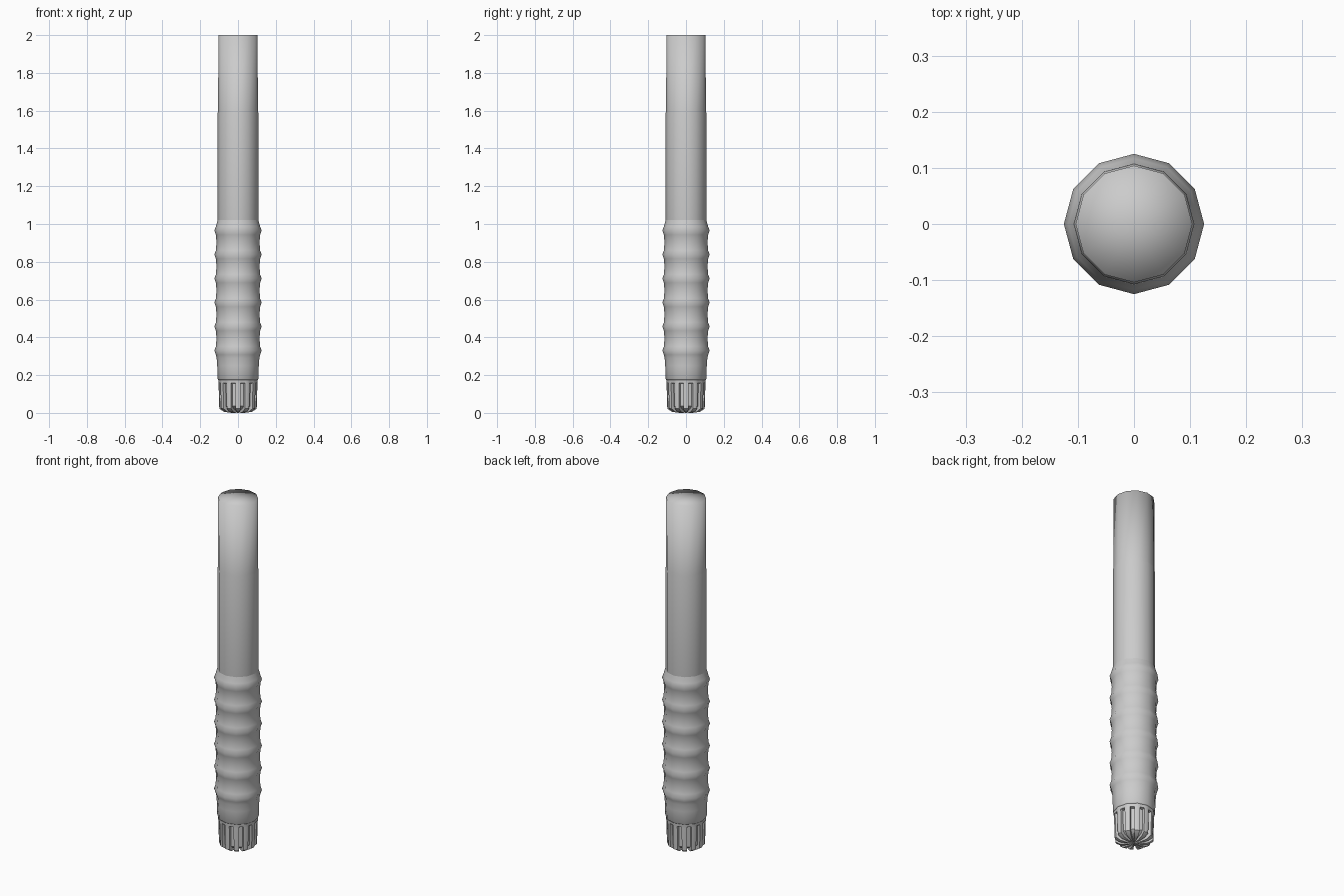
import bpy, bmesh, math

if "Cube" in bpy.data.objects:
    bpy.data.objects.remove(bpy.data.objects["Cube"])

N = 12


def finish(bm, name, angle=None):
    bmesh.ops.recalc_face_normals(bm, faces=bm.faces)
    me = bpy.data.meshes.new(name)
    bm.to_mesh(me)
    bm.free()
    ob = bpy.data.objects.new(name, me)
    bpy.context.collection.objects.link(ob)
    bpy.ops.object.select_all(action='DESELECT')
    ob.select_set(True)
    bpy.context.view_layer.objects.active = ob
    if angle:
        bpy.ops.object.shade_smooth_by_angle(angle=math.radians(angle))
    else:
        bpy.ops.object.shade_smooth()
    return ob


def skin(bm, rings):
    """Bridge point rings into walls and cap both ends with fans."""
    vs = [[bm.verts.new(p) for p in ring] for ring in rings]
    n = len(vs[0])
    for a, b in zip(vs, vs[1:]):
        for i in range(n):
            j = (i + 1) % n
            bm.faces.new((a[i], a[j], b[j], b[i]))
    for ring in (vs[0], vs[-1]):
        c = bm.verts.new((0, 0, sum(v.co.z for v in ring) / n))
        for i in range(n):
            bm.faces.new((ring[i], ring[(i + 1) % n], c))


def lathe(name, profile, angle=None):
    bm = bmesh.new()
    skin(bm, [[(r * math.cos(math.tau * i / N), r * math.sin(math.tau * i / N), z)
               for i in range(N)] for r, z in profile])
    return finish(bm, name, angle)


# Upper shaft with a slight step
lathe("shaft", [(0.106, 0.99), (0.108, 1.02), (0.1075, 1.59), (0.105, 1.60), (0.104, 2.0)])

# Ribbed grip: six evenly spaced swellings
profile = [(0.105, 0.175), (0.108, 0.18), (0.110, 0.25), (0.113, 0.29)]
for i in range(6):
    z = 0.33 + 0.127 * i
    profile += [(0.117, z - 0.022), (0.125, z), (0.117, z + 0.022)]
    if i < 5:
        profile.append((0.114, z + 0.0635))
profile += [(0.112, 1.005), (0.108, 1.02)]
lathe("ribbed_grip", profile, 60)


# Fluted pommel: one groove in each of the twelve sides
def fluted_ring(ro, zo, ri, zi):
    pts = []
    for k in range(N):
        a, b = math.tau * k / N, math.tau * (k + 1) / N
        for t, r, z in ((0, ro, zo), (0.27, ro, zo), (0.30, ri, zi),
                        (0.70, ri, zi), (0.73, ro, zo)):
            x = math.cos(a) * (1 - t) + math.cos(b) * t
            y = math.sin(a) * (1 - t) + math.sin(b) * t
            pts.append((r * x, r * y, z))
    return pts


bm = bmesh.new()
skin(bm, [fluted_ring(0.035, 0.0, 0.032, 0.012),
          fluted_ring(0.075, 0.006, 0.070, 0.024),
          fluted_ring(0.099, 0.022, 0.084, 0.036),
          fluted_ring(0.103, 0.155, 0.087, 0.155),
          fluted_ring(0.103, 0.158, 0.103, 0.158),
          fluted_ring(0.105, 0.178, 0.105, 0.178)])
finish(bm, "fluted_pommel", 40)
